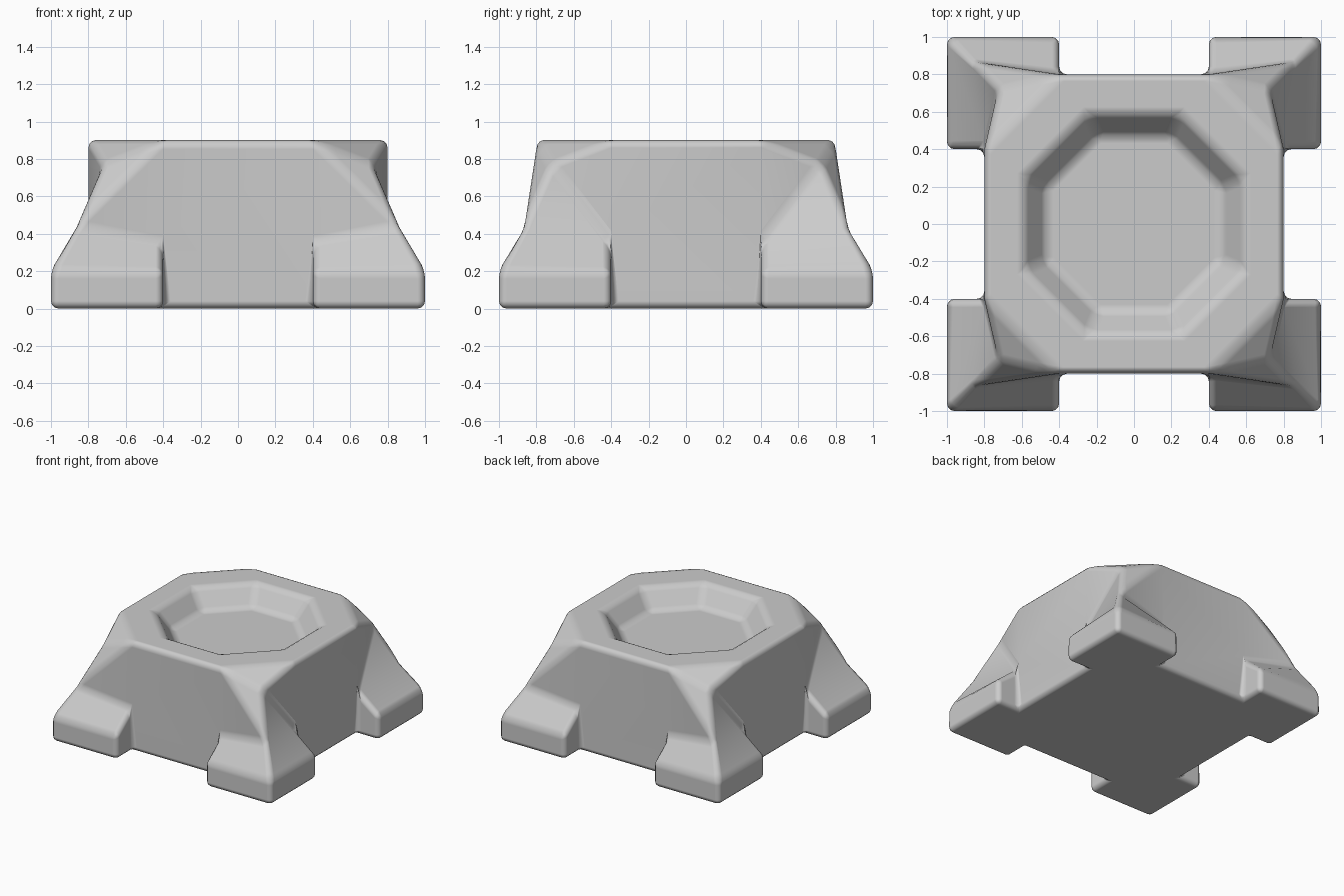
import bpy, bmesh, math

if "Cube" in bpy.data.objects:
    bpy.data.objects.remove(bpy.data.objects["Cube"])

bm = bmesh.new()
signs = [(1, 1), (-1, 1), (-1, -1), (1, -1)]   # counter-clockwise corners


def face(points):
    bm.faces.new([bm.verts.new(p) for p in points])


# One corner: foot, sloped shoulder and faceted upper corner
A0, A1, A2 = (.4, .8, 0), (.4, .8, .35), (.4, .8, .9)
B0, B1, B2 = (.8, .4, 0), (.8, .4, .35), (.8, .4, .9)
F0, F1 = (.4, 1, 0), (.4, 1, .2)
C0, C1 = (1, 1, 0), (1, 1, .2)
G0, G1 = (1, .4, 0), (1, .4, .2)
K, P = (.87, .87, .44), (.725, .725, .775)
corner = [
    (A0, F0, F1, A1), (F0, C0, C1, F1), (C0, G0, G1, C1), (G0, B0, B1, G1),
    (F1, C1, K, A1), (C1, G1, B1, K),
    (A1, K, A2), (K, P, A2),
    (B1, P, K), (B1, B2, P),
    (A2, P, B2),
]
for sx, sy in signs:
    for f in corner:
        face([(x * sx, y * sy, z) for x, y, z in f])

# Flat walls between the corners
for s in (1, -1):
    face([(-.4, .8*s, 0), (.4, .8*s, 0), (.4, .8*s, .35), (.4, .8*s, .9), (-.4, .8*s, .9), (-.4, .8*s, .35)])
    face([(.8*s, -.4, 0), (.8*s, .4, 0), (.8*s, .4, .35), (.8*s, .4, .9), (.8*s, -.4, .9), (.8*s, -.4, .35)])


def octagon(r, h, z):
    pts = []
    for sx, sy in signs:
        pair = [(r * sx, h * sy, z), (h * sx, r * sy, z)]
        pts += pair if sx * sy > 0 else pair[::-1]
    return pts


# Top rim, recess wall and recess floor
rings = [octagon(.8, .4, .9), octagon(.59, .245, .9), octagon(.47, .195, .74)]
for a, b in zip(rings, rings[1:]):
    for i in range(8):
        j = (i + 1) % 8
        face([a[i], a[j], b[j], b[i]])
face(rings[-1])

# Underside
under = []
for sx, sy in signs:
    part = [(x * sx, y * sy, z) for x, y, z in (B0, G0, C0, F0, A0)]
    under += part if sx * sy > 0 else part[::-1]
face(under)

bmesh.ops.remove_doubles(bm, verts=bm.verts, dist=1e-4)
bmesh.ops.recalc_face_normals(bm, faces=bm.faces)
mesh = bpy.data.meshes.new("pedestal_block")
bm.to_mesh(mesh)
bm.free()
block = bpy.data.objects.new("pedestal_block", mesh)
bpy.context.collection.objects.link(block)
mesh.polygons.foreach_set("use_smooth", [True] * len(mesh.polygons))

# Rounded edges
bev = block.modifiers.new("rounded_edges", 'BEVEL')
bev.width = .04
bev.segments = 3
bev.limit_method = 'ANGLE'
bev.angle_limit = math.radians(25)
bev.harden_normals = True
